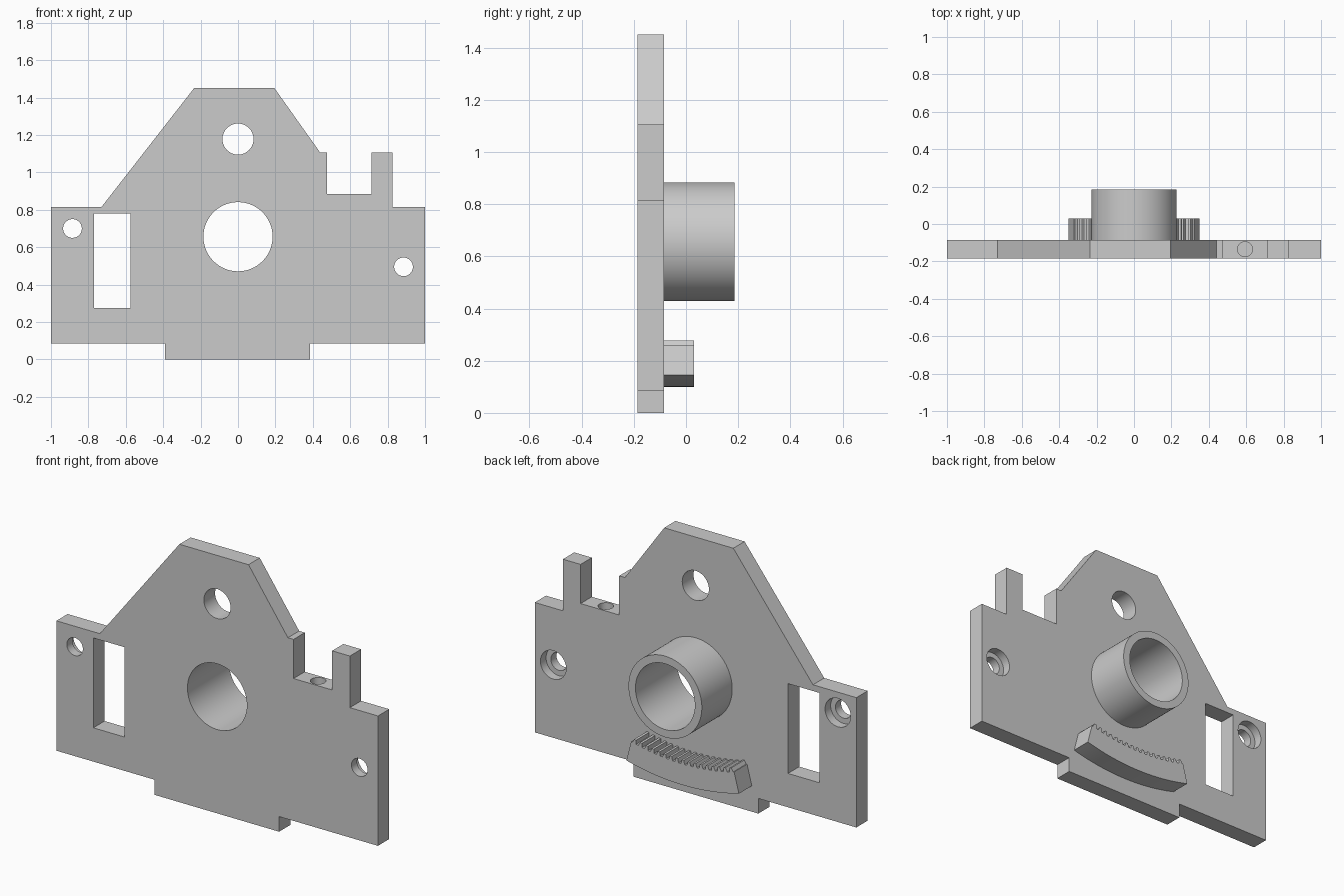
import bpy, bmesh, math
from mathutils import Matrix

cube = bpy.data.objects.get("Cube")
if cube:
    bpy.data.objects.remove(cube, do_unlink=True)

FRONT, BACK = -0.185, -0.085
SLEEVE_Z = 0.656

grey = bpy.data.materials.new("light grey")
grey.use_nodes = True
colour = (0.6, 0.6, 0.6, 1)
grey.diffuse_color = colour
grey.node_tree.nodes["Principled BSDF"].inputs["Base Color"].default_value = colour


def add_object(name, bm):
    bmesh.ops.recalc_face_normals(bm, faces=bm.faces)
    mesh = bpy.data.meshes.new(name)
    bm.to_mesh(mesh)
    bm.free()
    mesh.materials.append(grey)
    ob = bpy.data.objects.new(name, mesh)
    bpy.context.collection.objects.link(ob)
    return ob


def prism(name, outline, y0, y1):
    """Extrude an x-z outline from y0 to y1."""
    bm = bmesh.new()
    face = bm.faces.new([bm.verts.new((x, y0, z)) for x, z in outline])
    new = bmesh.ops.extrude_face_region(bm, geom=[face])["geom"]
    moved = [v for v in new if isinstance(v, bmesh.types.BMVert)]
    bmesh.ops.translate(bm, verts=moved, vec=(0, y1 - y0, 0))
    return add_object(name, bm)


def disc(name, x, z, r, y0, y1, n=64):
    angles = [math.tau * i / n for i in range(n)]
    return prism(name, [(x + r * math.cos(a), z + r * math.sin(a)) for a in angles], y0, y1)


def select(ob):
    bpy.ops.object.select_all(action='DESELECT')
    ob.select_set(True)
    bpy.context.view_layer.objects.active = ob


def cut(ob, cutters):
    select(ob)
    for cutter in cutters:
        cutter.hide_render = True
        mod = ob.modifiers.new("cut", 'BOOLEAN')
        mod.operation, mod.solver, mod.object = 'DIFFERENCE', 'EXACT', cutter
        bpy.ops.object.modifier_apply(modifier=mod.name)
        bpy.data.objects.remove(cutter, do_unlink=True)


# Mounting plate with bottom tab, sloped top and notched arm
plate = prism("mounting_plate", [
    (-1, .085), (-.39, .085), (-.39, 0), (.385, 0), (.385, .085), (1, .085),
    (1, .815), (.825, .815), (.825, 1.105), (.715, 1.105), (.715, .885),
    (.475, .885), (.475, 1.105), (.44, 1.105), (.195, 1.45), (-.235, 1.45),
    (-.73, .815), (-1, .815)], FRONT, BACK)

# Through holes, window and counterbored screw holes
cutters = [disc("bore", 0, SLEEVE_Z, .185, -.4, .4),
           disc("upper_hole", 0, 1.178, .083, -.4, .4),
           prism("window", [(-.77, .275), (-.575, .275), (-.575, .78), (-.77, .78)], -.4, .4)]
for x, z in ((-.885, .70), (.885, .495)):
    cutters.append(disc("screw_hole", x, z, .05, -.4, .4, 48))
    cutters.append(disc("counterbore", x, z, .08, BACK - .05, .4, 48))

# Vertical blind hole in the notch floor
bm = bmesh.new()
bmesh.ops.create_cone(bm, cap_ends=True, segments=32, radius1=.04, radius2=.04,
                      depth=.4, matrix=Matrix.Translation((.593, -.135, .9)))
cutters.append(add_object("notch_hole", bm))
cut(plate, cutters)

# Bearing sleeve on the back
sleeve = disc("bearing_sleeve", 0, SLEEVE_Z, .228, BACK, .185, 96)
cut(sleeve, [disc("sleeve_bore", 0, SLEEVE_Z, .185, -.4, .4)])

# Curved toothed rack below the sleeve
ARC_Z, OUTER, ROOT, TIP, TEETH = 1.48, 1.38, 1.262, 1.24, 17
HALF = math.asin(.35 / OUTER)
PITCH = 2 * HALF / TEETH


def polar(r, a):
    return (r * math.sin(a), ARC_Z - r * math.cos(a))


outline = [polar(OUTER, -HALF + i * HALF / 16) for i in range(33)]
for i in range(TEETH):
    start = HALF - i * PITCH
    for r, f in ((ROOT, 0), (ROOT, .2), (TIP, .36), (TIP, .68), (ROOT, .84)):
        outline.append(polar(r, start - f * PITCH))
outline.append(polar(ROOT, -HALF))
rack = prism("toothed_rack", outline, BACK, .03)

# Smooth the round walls, keep the edges sharp
for ob in (plate, sleeve, rack):
    select(ob)
    bpy.ops.object.shade_smooth_by_angle(angle=math.radians(20))
